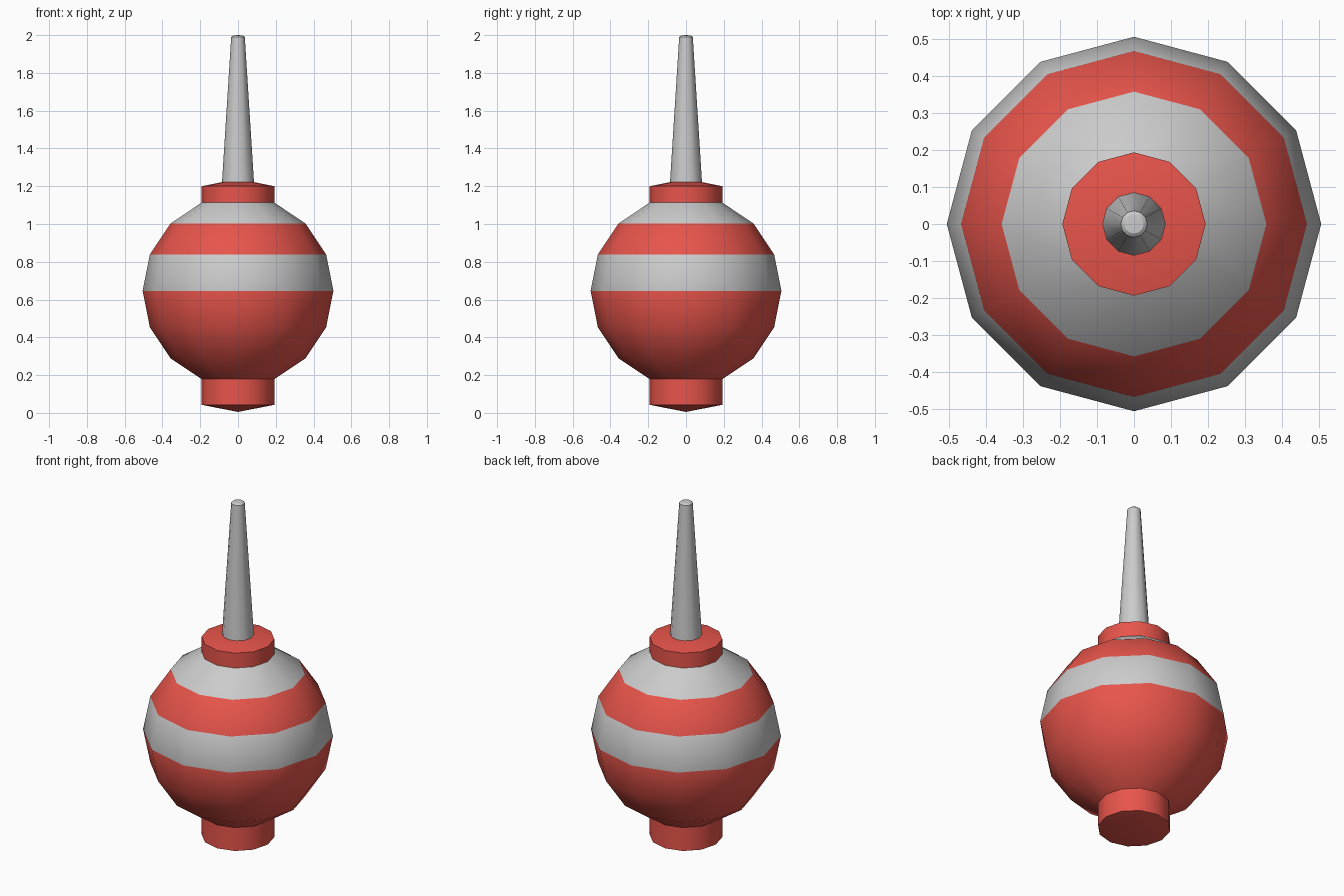
import bpy, bmesh, math

if "Cube" in bpy.data.objects:
    bpy.data.objects.remove(bpy.data.objects["Cube"])

SIDES = 12
red = bpy.data.materials.new("red")
red.diffuse_color = (0.8, 0.09, 0.07, 1)
red.use_nodes = True
red.node_tree.nodes["Principled BSDF"].inputs["Base Color"].default_value = red.diffuse_color


def lathe(name, profile, red_bands=()):
    """Spin (radius, z) points, bottom to top, around z; band i joins points i and i+1."""
    bm = bmesh.new()
    rings = []
    for r, z in profile:
        n = SIDES if r > 0 else 1
        rings.append([bm.verts.new((r * math.cos(math.tau * i / SIDES),
                                    r * math.sin(math.tau * i / SIDES), z))
                      for i in range(n)])
    for band, (lo, hi) in enumerate(zip(rings, rings[1:])):
        for i in range(SIDES):
            j = (i + 1) % SIDES
            loop = [lo[i % len(lo)], lo[j % len(lo)], hi[j % len(hi)], hi[i % len(hi)]]
            face = bm.faces.new(list(dict.fromkeys(loop)))
            face.material_index = 1 if band in red_bands else 0
    bm.normal_update()
    mesh = bpy.data.meshes.new(name)
    bm.to_mesh(mesh)
    bm.free()
    if red_bands:
        mesh.materials.append(None)
        mesh.materials.append(red)
    ob = bpy.data.objects.new(name, mesh)
    bpy.context.collection.objects.link(ob)
    bpy.ops.object.select_all(action='DESELECT')
    ob.select_set(True)
    bpy.context.view_layer.objects.active = ob
    bpy.ops.object.shade_smooth_by_angle(angle=math.radians(35))
    return ob


# Striped float: eight-ring sphere whose two pole caps are pulled out into collars
R, MID = 0.505, 0.646
sphere = [(R * math.cos(math.radians(a)), MID + R * math.sin(math.radians(a)))
          for a in (-67.5, -45, -22.5, 0, 22.5, 45, 67.5)]
neck = sphere[0][0]
body = [(0, 0.005), (neck, 0.043)] + sphere + [(neck, 1.2), (0, 1.238)]
lathe("float_body", body, red_bands={0, 1, 2, 3, 4, 6, 8, 9})

# Tapered stem with a slightly rounded tip
lathe("stem", [(0, 1.2), (0.086, 1.2), (0.036, 1.99), (0.026, 1.998), (0, 2.0)])
